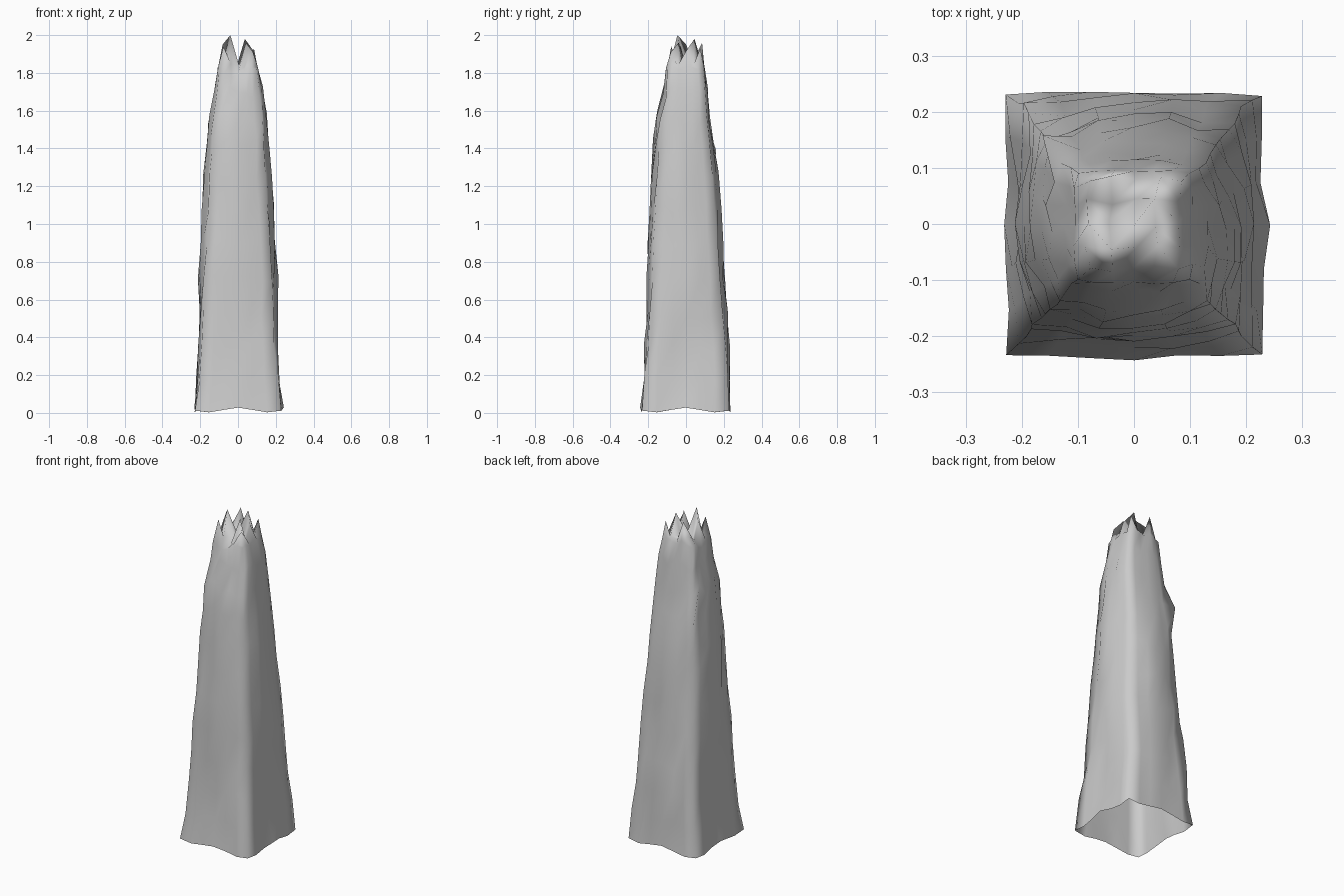
import bpy, bmesh, random

if "Cube" in bpy.data.objects:
    bpy.data.objects.remove(bpy.data.objects["Cube"])

random.seed(11)
N = 6  # segments along each side

# height, reach of left, right, front and back walls, corner tightness
levels = [
    (0.00, .228, .230, .234, .230, 1.00), (0.18, .212, .212, .220, .222, 0.98),
    (0.35, .204, .204, .213, .224, 0.95), (0.52, .203, .203, .207, .213, 0.92),
    (0.70, .205, .205, .202, .204, 0.88), (0.90, .194, .194, .197, .193, 0.86),
    (1.08, .187, .184, .190, .181, 0.84), (1.25, .178, .173, .181, .167, 0.84),
    (1.42, .160, .161, .168, .148, 0.85), (1.56, .152, .150, .157, .127, 0.86),
    (1.70, .124, .130, .118, .111, 0.90), (1.82, .105, .104, .104, .096, 0.95),
]

# jagged crown heights, front row first
crown = [
    [1.81, 1.80, 1.78, 1.79, 1.82, 1.83, 1.82],
    [1.83, 1.94, 1.85, 1.80, 1.84, 1.91, 1.83],
    [1.82, 1.84, 2.00, 1.84, 1.96, 1.84, 1.82],
    [1.79, 1.95, 1.85, 1.85, 1.86, 1.92, 1.83],
    [1.80, 1.84, 1.86, 1.85, 1.98, 1.84, 1.83],
    [1.83, 1.88, 1.96, 1.84, 1.85, 1.93, 1.82],
    [1.82, 1.83, 1.85, 1.82, 1.83, 1.84, 1.82],
]
foot = [.012, .003, .016, .028, .016, .003, .012]  # wavy lower edge

# square loop of grid cells, counter-clockwise
loop = ([(i, 0) for i in range(N)] + [(N, j) for j in range(N)] +
        [(N - i, N) for i in range(N)] + [(0, N - j) for j in range(N)])


def place(i, j, lv, amount):
    """Point on a wall, roughened; corners are pulled in towards the top."""
    z, l, r, f, b, tight = lv
    x, y = -l + (l + r) * i / N, -f + (f + b) * j / N
    away = min(i, N - i) + min(j, N - j)  # steps from the nearest corner
    k = 1 + random.uniform(-amount, amount) * (0.4 if away == 0 else 1)
    if away == 0:
        k *= tight
    elif away == 1:
        k *= (1 + 2 * tight) / 3 if tight < .95 else 1
    if (i, j) == (0, N) and z == 1.42:  # knob on the back left corner
        return [-.163, .158, z]
    return [x * k, y * k, z]


bm = bmesh.new()
rings = []
for n, lv in enumerate(levels):
    ring = []
    for i, j in loop:
        p = place(i, j, lv, 0.025 if n in (0, len(levels) - 1) else 0.045)
        if n == 0:
            p[2] = foot[i if j in (0, N) else j]
        elif n == len(levels) - 1:
            p[2] = crown[j][i]
        else:
            p[2] += random.uniform(-0.035, 0.035)
        ring.append(bm.verts.new(p))
    rings.append(ring)
for k, (i, j) in enumerate(loop):  # middle of each foot edge swells outward
    if N // 2 in (i, j):
        rings[0][k].co.x *= 1.04
        rings[0][k].co.y *= 1.04

# pillar walls
for a, b in zip(rings, rings[1:]):
    for k in range(len(loop)):
        m = (k + 1) % len(loop)
        bm.faces.new((a[k], a[m], b[m], b[k]))

# splintered crown
grid = dict(zip(loop, rings[-1]))
for j in range(1, N):
    for i in range(1, N):
        grid[i, j] = bm.verts.new(((i / N - 0.5) * 0.25 + random.uniform(-.006, .006),
                                   (j / N - 0.5) * 0.24 + random.uniform(-.006, .006),
                                   crown[j][i]))
for j in range(N):
    for i in range(N):
        bm.faces.new((grid[i, j], grid[i + 1, j], grid[i + 1, j + 1], grid[i, j + 1]))

for f in bm.faces:
    f.smooth = True
mesh = bpy.data.meshes.new("rock_pillar")
bm.to_mesh(mesh)
bm.free()
bpy.context.collection.objects.link(bpy.data.objects.new("rock_pillar", mesh))
